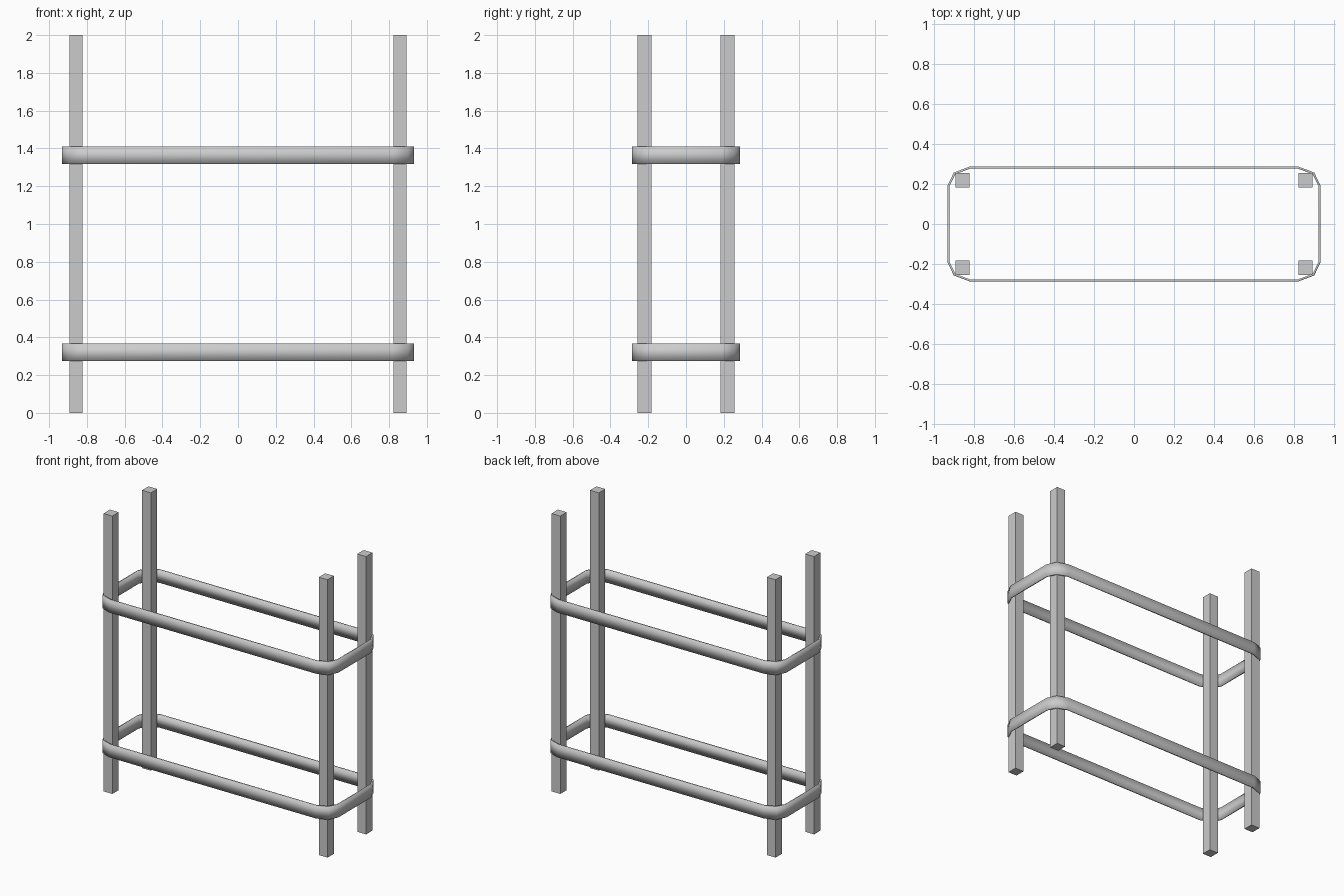
import bpy, bmesh

if "Cube" in bpy.data.objects:
    bpy.data.objects.remove(bpy.data.objects["Cube"])

LEG_W, LEG_D = 0.07, 0.073          # leg section
LEG_X, LEG_Y = 0.857, 0.219


def finish(name, bm, smooth):
    bmesh.ops.recalc_face_normals(bm, faces=bm.faces)
    mesh = bpy.data.meshes.new(name)
    bm.to_mesh(mesh)
    bm.free()
    for p in mesh.polygons:
        p.use_smooth = smooth
    obj = bpy.data.objects.new(name, mesh)
    bpy.context.collection.objects.link(obj)
    return obj


def leg(name, x, y):
    bm = bmesh.new()
    bmesh.ops.create_cube(bm, size=1)
    bmesh.ops.scale(bm, vec=(LEG_W, LEG_D, 2), verts=bm.verts)
    bmesh.ops.translate(bm, vec=(x, y, 1), verts=bm.verts)
    finish(name, bm, False)


def outline(corner):
    # mirror one corner's points around all four quadrants, counter-clockwise
    half = corner + [(-x, y) for x, y in reversed(corner)]
    return half + [(-x, -y) for x, y in half]


def band(name, z0, z1):
    # thin rounded-rectangle strap around the legs
    outer = outline([(0.932, 0.19), (0.9, 0.257), (0.82, 0.287)])
    inner = outline([(0.922, 0.188), (0.892, 0.249), (0.818, 0.277)])
    bm = bmesh.new()
    rings = [[bm.verts.new((x, y, z)) for x, y in pts]
             for pts, z in ((outer, z0), (outer, z1), (inner, z1), (inner, z0))]
    n = len(outer)
    for k in range(4):
        r, s = rings[k], rings[(k + 1) % 4]
        for i in range(n):
            j = (i + 1) % n
            bm.faces.new((r[i], r[j], s[j], s[i]))
    finish(name, bm, True)


# four square posts
for sx, side in ((-1, "left"), (1, "right")):
    for sy, end in ((-1, "front"), (1, "back")):
        leg(f"{end}_{side}_leg", sx * LEG_X, sy * LEG_Y)

# two straps
band("lower_band", 0.275, 0.368)
band("upper_band", 1.317, 1.41)
